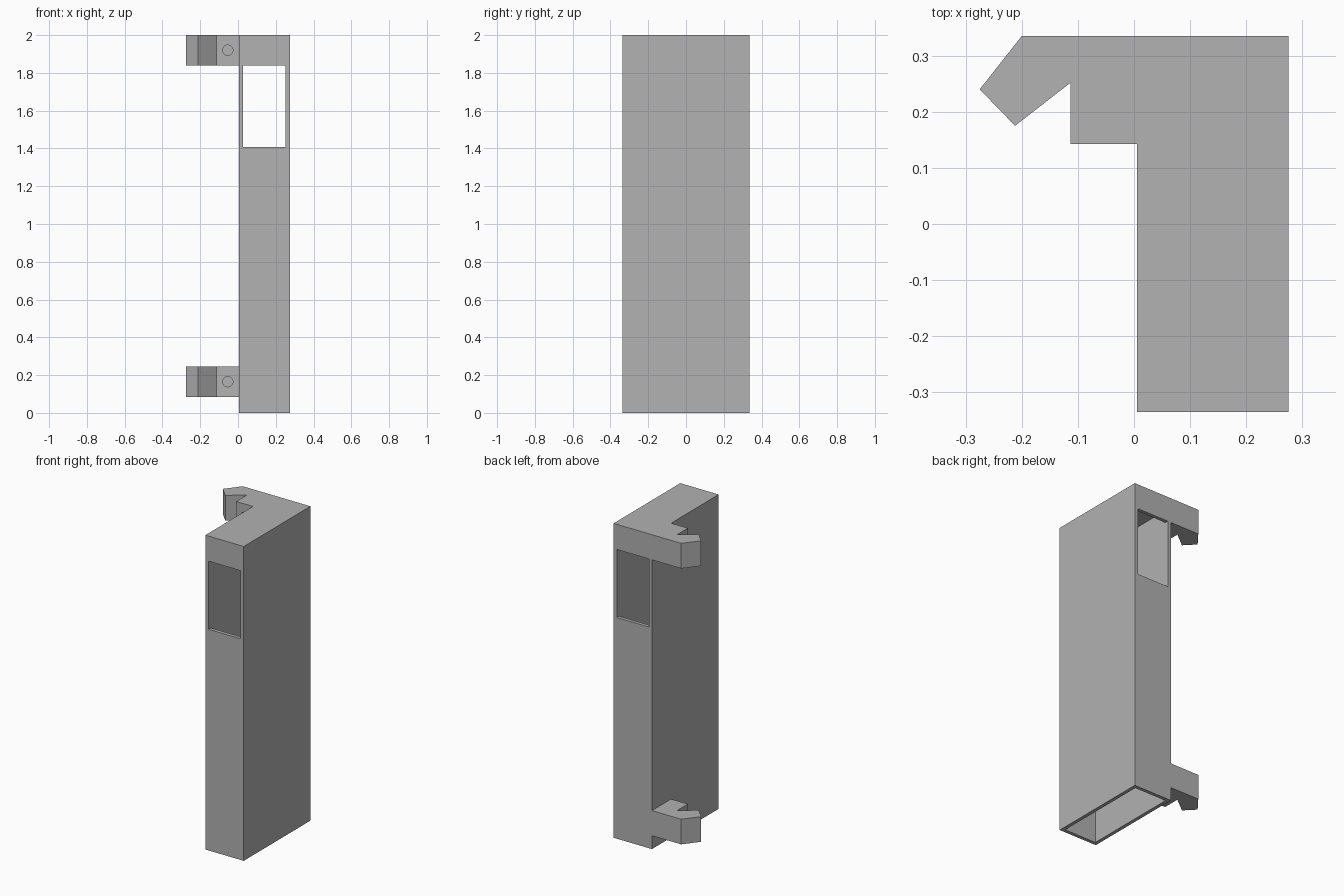
import bpy
import bmesh
from mathutils import Vector

old = bpy.data.objects.get("Cube")
if old:
    bpy.data.objects.remove(old, do_unlink=True)

grey = bpy.data.materials.new("mid grey")
grey.use_nodes = True
grey.diffuse_color = (0.445, 0.445, 0.445, 1)
grey.node_tree.nodes["Principled BSDF"].inputs["Base Color"].default_value = grey.diffuse_color


def prism(name, points, sweep):
    """Closed solid: a planar outline swept along a vector."""
    bm = bmesh.new()
    face = bm.faces.new([bm.verts.new(p) for p in points])
    swept = bmesh.ops.extrude_face_region(bm, geom=[face])["geom"]
    verts = [v for v in swept if isinstance(v, bmesh.types.BMVert)]
    bmesh.ops.translate(bm, verts=verts, vec=Vector(sweep))
    bmesh.ops.recalc_face_normals(bm, faces=bm.faces)
    mesh = bpy.data.meshes.new(name)
    bm.to_mesh(mesh)
    bm.free()
    mesh.materials.append(grey)
    obj = bpy.data.objects.new(name, mesh)
    bpy.context.collection.objects.link(obj)
    return obj


def cut(target, cutter):
    """Subtract the cutter from the target, then discard it."""
    cutter.hide_render = True
    mod = target.modifiers.new("cut", "BOOLEAN")
    mod.operation = "DIFFERENCE"
    mod.solver = "EXACT"
    mod.object = cutter
    bpy.context.view_layer.objects.active = target
    bpy.ops.object.modifier_apply(modifier=mod.name)
    bpy.data.objects.remove(cutter, do_unlink=True)


# Tall housing
LEFT, RIGHT, HALF_Y, HEIGHT, WALL = 0.275, 0.005, 0.335, 2.0, 0.0225
outline = [(RIGHT, -HALF_Y, 0), (LEFT, -HALF_Y, 0), (LEFT, HALF_Y, 0), (RIGHT, HALF_Y, 0)]
housing = prism("housing", outline, (0, 0, HEIGHT))

# Cavity open at the bottom, with a window through the front and back walls
inner, reach = HALF_Y - WALL, HALF_Y + 0.1
sill, lintel, ceiling = 1.407, 1.84, 1.92
half = [(inner, -0.1), (inner, sill), (reach, sill),
        (reach, lintel), (inner, lintel), (inner, ceiling)]
section = half + [(-y, z) for y, z in reversed(half)]
cavity = prism("cavity_cutter", [(RIGHT + WALL, y, z) for y, z in section],
               (LEFT - RIGHT - 2 * WALL, 0, 0))
cut(housing, cavity)

# Hooked brackets, each with a blind round hole in its front face
hook = [(RIGHT, 0.143), (-0.113, 0.143), (-0.113, 0.252), (-0.212, 0.175),
        (-0.275, 0.24), (-0.2, HALF_Y), (RIGHT, HALF_Y)]
BRACKET_HEIGHT = 0.16
for name, base in (("lower_bracket", 0.085), ("upper_bracket", HEIGHT - BRACKET_HEIGHT)):
    bracket = prism(name, [(x, y, base) for x, y in hook], (0, 0, BRACKET_HEIGHT))
    bpy.ops.mesh.primitive_cylinder_add(
        vertices=32, radius=0.027, depth=0.2,
        location=(-0.054, 0.143, base + BRACKET_HEIGHT / 2), rotation=(1.5708, 0, 0))
    drill = bpy.context.object
    drill.data.materials.append(grey)
    cut(bracket, drill)
